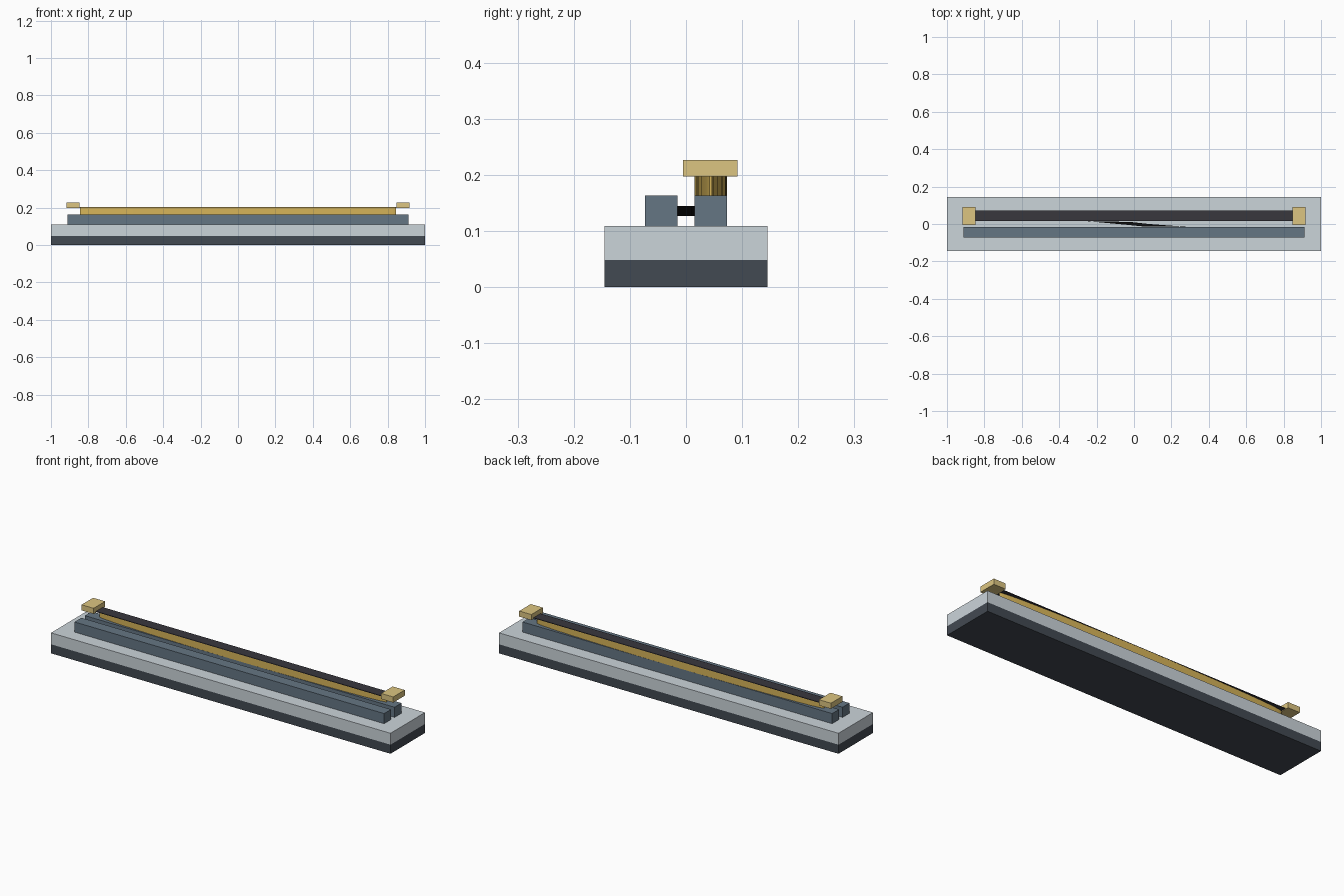
import bpy, bmesh, math

if "Cube" in bpy.data.objects:
    bpy.data.objects.remove(bpy.data.objects["Cube"])


def material(name, rgb):
    m = bpy.data.materials.new(name)
    m.diffuse_color = (*rgb, 1)
    m.use_nodes = True
    m.node_tree.nodes["Principled BSDF"].inputs["Base Color"].default_value = m.diffuse_color
    return m


DARK = material("dark_slate", (0.055, 0.067, 0.085))
PALE = material("pale_grey", (0.60, 0.66, 0.70))
STEEL = material("blue_grey", (0.13, 0.18, 0.23))
GOLD = material("gold", (0.68, 0.46, 0.10))
BRASS = material("pale_brass", (0.72, 0.56, 0.22))
CHARCOAL = material("charcoal", (0.04, 0.038, 0.048))
BLACK = material("black", (0.004, 0.004, 0.004))


def prism(name, outline, z0, z1, mat):
    """Extrude a flat outline from z0 up to z1."""
    bm = bmesh.new()
    face = bm.faces.new([bm.verts.new((x, y, z0)) for x, y in outline])
    new = bmesh.ops.extrude_face_region(bm, geom=[face])["geom"]
    for v in new:
        if isinstance(v, bmesh.types.BMVert):
            v.co.z = z1
    bmesh.ops.recalc_face_normals(bm, faces=bm.faces)
    mesh = bpy.data.meshes.new(name)
    bm.to_mesh(mesh)
    bm.free()
    mesh.materials.append(mat)
    obj = bpy.data.objects.new(name, mesh)
    bpy.context.collection.objects.link(obj)
    return obj


def box(name, x0, x1, y0, y1, z0, z1, mat):
    return prism(name, [(x0, y0), (x1, y0), (x1, y1), (x0, y1)], z0, z1, mat)


# Two-layer base
box("base_lower", -1, 1, -0.145, 0.145, 0, 0.048, DARK)
box("base_upper", -1, 1, -0.145, 0.145, 0.048, 0.109, PALE)

# Pair of long rails
for side, name in ((-1, "front_rail"), (1, "back_rail")):
    ya, yb = sorted((side * 0.015, side * 0.073))
    box(name, -0.912, 0.912, ya, yb, 0.109, 0.163, STEEL)

# Pointed sliver bridging the gap between the rails
bolt = [(-0.25, 0.015), (-0.02, 0.011), (0.08, 0.0),
        (0.28, -0.015), (0.05, -0.013), (-0.05, -0.003)]
prism("gap_sliver", bolt, 0.127, 0.145, BLACK)

# Long gold core with tapering ends, and its thin dark cover
n = 48
ellipse = [(0.847 * math.cos(2 * math.pi * (i + 0.5) / n),
            0.044 + 0.029 * math.sin(2 * math.pi * (i + 0.5) / n)) for i in range(n)]
prism("gold_core", ellipse, 0.163, 0.2, GOLD)
box("core_cover", -0.85, 0.85, 0.015, 0.073, 0.2, 0.203, CHARCOAL)

# Brass end caps
for side, name in ((-1, "left_cap"), (1, "right_cap")):
    xa, xb = sorted((side * 0.847, side * 0.918))
    box(name, xa, xb, -0.005, 0.092, 0.197, 0.227, BRASS)
